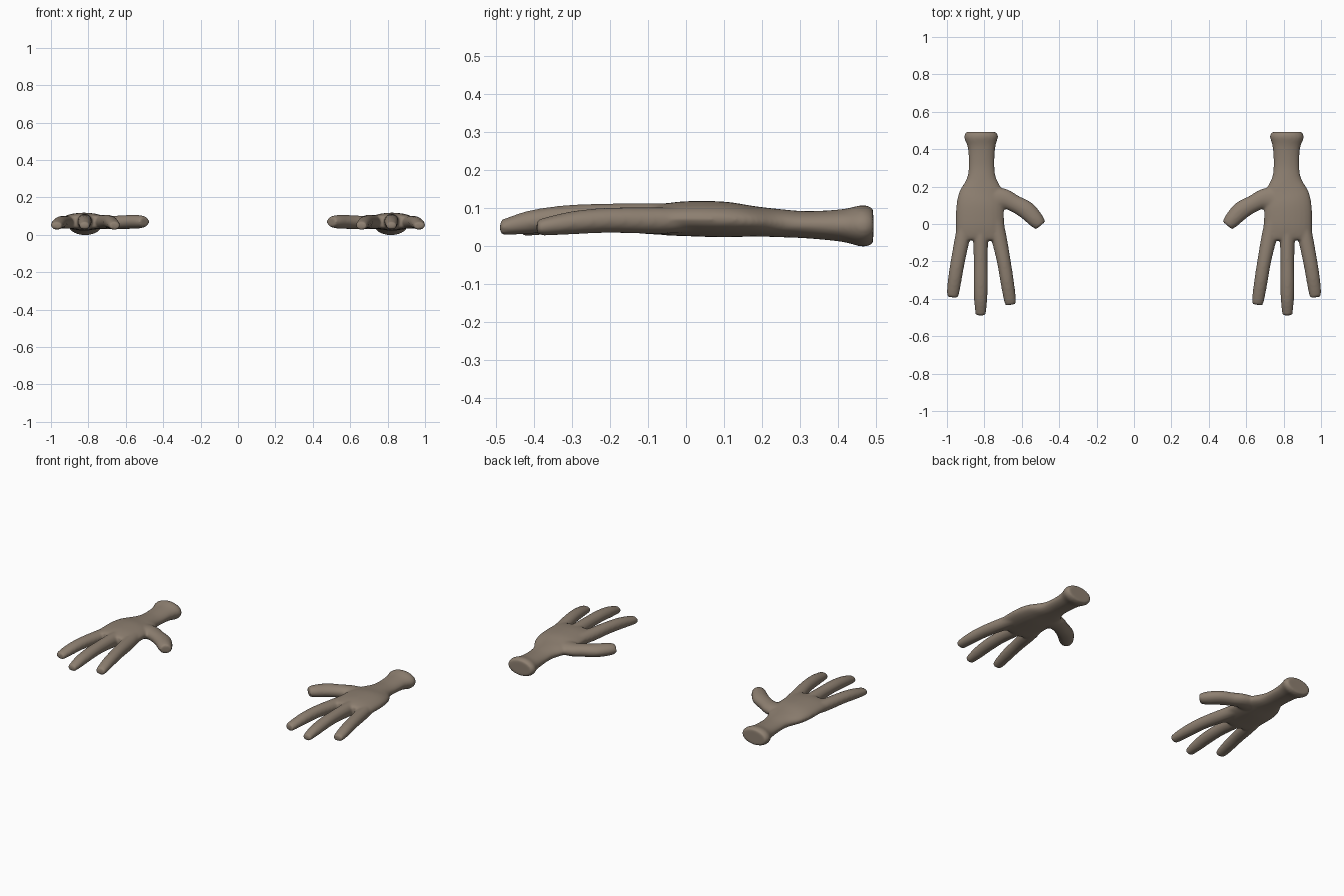
import bpy, bmesh, math
from mathutils import Vector

skin = bpy.data.materials.new("taupe skin")
skin.diffuse_color = (0.27, 0.215, 0.165, 1)

# Each row: x, y, z centre, half width, half height
ARM_AND_PALM = [
    (0.817, 0.492, 0.053, 0.080, 0.046), (0.817, 0.465, 0.053, 0.091, 0.055),
    (0.815, 0.41, 0.054, 0.074, 0.043), (0.815, 0.32, 0.056, 0.069, 0.036),
    (0.815, 0.25, 0.060, 0.077, 0.037), (0.816, 0.18, 0.065, 0.112, 0.040),
    (0.823, 0.10, 0.070, 0.127, 0.047), (0.823, 0.0, 0.072, 0.130, 0.046),
    (0.820, -0.06, 0.070, 0.132, 0.041), (0.820, -0.085, 0.070, 0.128, 0.032)]
INDEX = [
    (0.750, 0.04, 0.072, 0.045, 0.034), (0.723, -0.07, 0.069, 0.042, 0.037),
    (0.696, -0.20, 0.072, 0.037, 0.035), (0.678, -0.31, 0.066, 0.036, 0.033),
    (0.664, -0.40, 0.054, 0.033, 0.026), (0.659, -0.432, 0.048, 0.028, 0.021)]
MIDDLE = [
    (0.820, 0.04, 0.074, 0.045, 0.038), (0.820, -0.07, 0.071, 0.041, 0.042),
    (0.820, -0.20, 0.076, 0.037, 0.036), (0.820, -0.31, 0.074, 0.038, 0.034),
    (0.820, -0.41, 0.063, 0.035, 0.031), (0.820, -0.489, 0.048, 0.027, 0.020)]
LITTLE = [
    (0.890, 0.04, 0.070, 0.045, 0.032), (0.916, -0.07, 0.067, 0.041, 0.035),
    (0.942, -0.20, 0.068, 0.038, 0.033), (0.957, -0.29, 0.062, 0.037, 0.031),
    (0.967, -0.36, 0.053, 0.034, 0.025), (0.969, -0.392, 0.048, 0.029, 0.020)]
THUMB = [
    (0.790, 0.125, 0.068, 0.080, 0.036), (0.700, 0.135, 0.066, 0.056, 0.036),
    (0.640, 0.110, 0.067, 0.046, 0.036), (0.575, 0.073, 0.069, 0.049, 0.037),
    (0.525, 0.022, 0.070, 0.043, 0.035), (0.499, -0.008, 0.070, 0.033, 0.027)]


def refine(rows, steps=4):
    """Smooth spline through the rows."""
    rows = [Vector(r) for r in rows]
    padded = [2 * rows[0] - rows[1]] + rows + [2 * rows[-1] - rows[-2]]
    out = []
    for a, b, c, d in zip(padded, padded[1:], padded[2:], padded[3:]):
        for i in range(steps):
            t = i / steps
            out.append(0.5 * (2 * b + (c - a) * t + (2 * a - 5 * b + 4 * c - d) * t * t
                              + (3 * b - a - 3 * c + d) * t ** 3))
    return out + [rows[-1]]


def add_tube(bm, rows, side, n=24):
    """Closed tube with oval sections, level across its width."""
    rows = refine(rows)
    rings = []
    for i, r in enumerate(rows):
        ahead, behind = rows[min(i + 1, len(rows) - 1)], rows[max(i - 1, 0)]
        along = Vector((ahead[0] - behind[0], ahead[1] - behind[1], 0)).normalized()
        across = Vector((-along.y, along.x, 0))
        ring = []
        for k in range(n):
            a = math.tau * k / n
            p = Vector(r[:3]) + across * r[3] * math.cos(a) + Vector((0, 0, r[4] * math.sin(a)))
            ring.append(bm.verts.new((p.x * side, p.y, p.z)))
        rings.append(ring)
    for r0, r1 in zip(rings, rings[1:]):
        for k in range(n):
            j = (k + 1) % n
            bm.faces.new((r0[k], r0[j], r1[j], r1[k]))
    bm.faces.new(rings[0])
    bm.faces.new(rings[-1])


def build_hand(name, side):
    bm = bmesh.new()
    for rows in (ARM_AND_PALM, INDEX, MIDDLE, LITTLE, THUMB):
        add_tube(bm, rows, side)
    bmesh.ops.recalc_face_normals(bm, faces=bm.faces)
    mesh = bpy.data.meshes.new(name)
    bm.to_mesh(mesh)
    bm.free()
    mesh.materials.append(skin)
    hand = bpy.data.objects.new(name, mesh)
    bpy.context.collection.objects.link(hand)
    # Fuse the parts into one skin, then soften the webs
    fuse = hand.modifiers.new("fuse", 'REMESH')
    fuse.mode = 'VOXEL'
    fuse.voxel_size = 0.007
    fuse.use_smooth_shade = True
    soften = hand.modifiers.new("soften", 'SMOOTH')
    soften.factor = 0.5
    soften.iterations = 8


build_hand("right_hand", 1)
build_hand("left_hand", -1)
